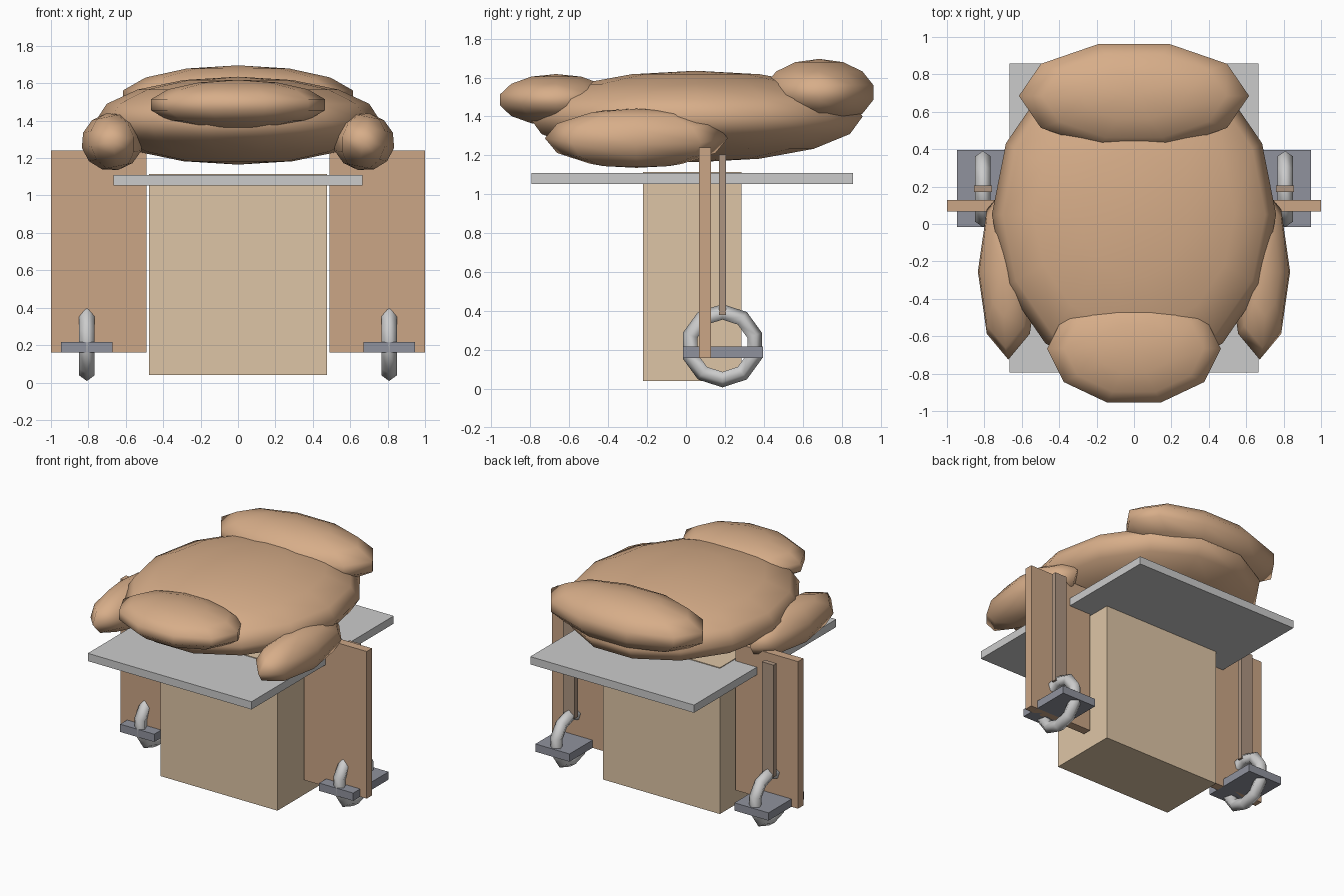
import bpy, bmesh, math
from mathutils import Matrix

if "Cube" in bpy.data.objects:
    bpy.data.objects.remove(bpy.data.objects["Cube"])


def material(name, rgb):
    m = bpy.data.materials.new(name)
    m.diffuse_color = (*rgb, 1)
    m.use_nodes = True
    m.node_tree.nodes["Principled BSDF"].inputs["Base Color"].default_value = m.diffuse_color
    return m


SKIN = material("tan", (0.68, 0.42, 0.25))
WOOD = material("panel_wood", (0.60, 0.38, 0.24))
DARK_WOOD = material("batten_wood", (0.42, 0.30, 0.22))
CASE = material("case_beige", (0.73, 0.56, 0.38))
STEEL = material("dark_steel", (0.28, 0.29, 0.34))


def finish(name, bm, mat, smooth):
    for f in bm.faces:
        f.smooth = smooth
    me = bpy.data.meshes.new(name)
    bm.to_mesh(me)
    bm.free()
    if mat:
        me.materials.append(mat)
    ob = bpy.data.objects.new(name, me)
    bpy.context.collection.objects.link(ob)
    return ob


def box(name, x, y, z, mat=None):
    """Box from its (min, max) range on each axis."""
    bm = bmesh.new()
    bmesh.ops.create_cube(bm, size=1)
    for v in bm.verts:
        v.co = [(r[0] + r[1]) / 2 + c * (r[1] - r[0]) for c, r in zip(v.co, (x, y, z))]
    return finish(name, bm, mat, False)


def blob(name, centre, radii, segments, rings, tilt=0):
    """Low-poly ellipsoid with one column of points on the x axis."""
    bm = bmesh.new()
    bmesh.ops.create_uvsphere(bm, u_segments=segments, v_segments=rings, radius=1)
    p = next(v.co for v in bm.verts if math.hypot(v.co.x, v.co.y) > 0.1)
    turn = Matrix.Rotation(-math.atan2(p.y, p.x), 4, 'Z')
    shape = (Matrix.Translation(centre) @ Matrix.Rotation(tilt, 4, 'Y')
             @ Matrix.Diagonal((*radii, 1)) @ turn)
    bmesh.ops.transform(bm, matrix=shape, verts=bm.verts)
    return finish(name, bm, SKIN, True)


# Central case and the tray on top
box("case", (-0.475, 0.475), (-0.22, 0.285), (0.04, 1.115), CASE)
box("tray", (-0.665, 0.665), (-0.793, 0.857), (1.053, 1.11))

# Rounded upper body
blob("torso", (0, 0.05, 1.40), (0.76, 0.88, 0.235), 14, 8)
blob("rear_cushion", (0, 0.685, 1.523), (0.631, 0.299, 0.173), 10, 7)
blob("front_cushion", (0, -0.667, 1.485), (0.477, 0.31, 0.133), 10, 7)

# Side parts, left and right
for side, s in (("left", -1), ("right", 1)):
    def span(a, b):
        return tuple(sorted((s * a, s * b)))

    blob(side + "_arm", (s * 0.672, -0.255, 1.288), (0.166, 0.47, 0.155), 8, 6, s * 0.2)
    box(side + "_panel", span(0.49, 1.0), (0.066, 0.128), (0.16, 1.24), WOOD)
    box(side + "_batten", span(0.76, 0.856), (0.17, 0.206), (0.38, 1.205), DARK_WOOD)
    box(side + "_foot_plate", span(0.67, 0.947), (-0.015, 0.395), (0.16, 0.217), STEEL)
    # Wheel ring standing upright through the foot plate
    bpy.ops.mesh.primitive_torus_add(
        major_segments=10, minor_segments=5, major_radius=0.17, minor_radius=0.044,
        location=(s * 0.808, 0.187, 0.222), rotation=(0, math.pi / 2, 0))
    ring = bpy.context.object
    ring.name = side + "_wheel_ring"
    bpy.ops.object.shade_smooth()
